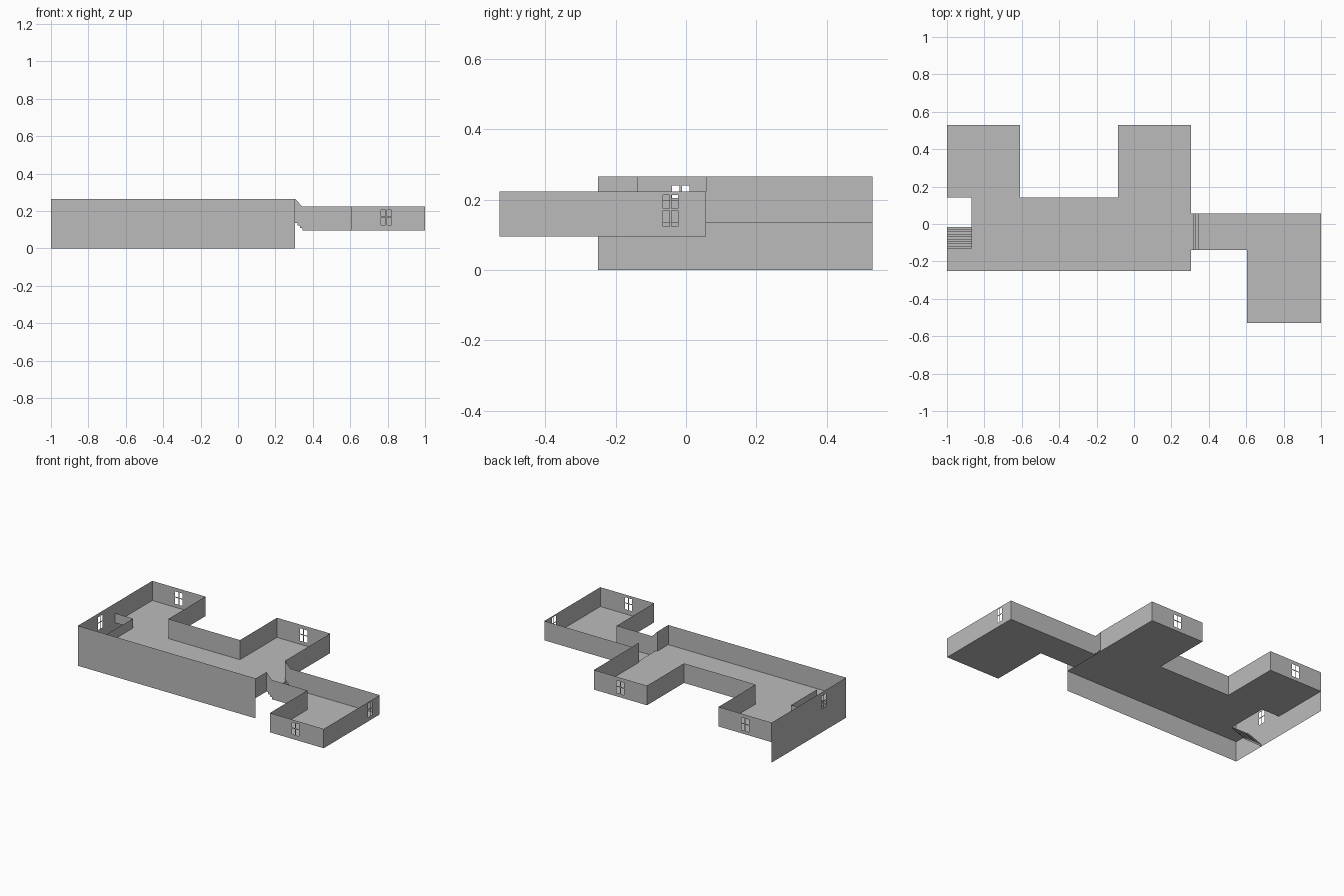
import bpy, bmesh

if "Cube" in bpy.data.objects:
    bpy.data.objects.remove(bpy.data.objects["Cube"])

grey = bpy.data.materials.new("plaster_grey")
grey.diffuse_color = (0.5, 0.5, 0.5, 1)
grey.use_nodes = True
grey.node_tree.nodes["Principled BSDF"].inputs["Base Color"].default_value = grey.diffuse_color


def make(name, quads):
    """One object from a list of flat polygons."""
    bm = bmesh.new()
    for q in quads:
        bm.faces.new([bm.verts.new(p) for p in q])
    bmesh.ops.remove_doubles(bm, verts=bm.verts, dist=1e-5)
    me = bpy.data.meshes.new(name)
    bm.to_mesh(me)
    bm.free()
    me.materials.append(grey)
    ob = bpy.data.objects.new(name, me)
    bpy.context.collection.objects.link(ob)


def wall(name, a, b, z0, z1, window=None):
    """Thin wall from a to b; window = (centre 0..1, width, bottom, top) cut as 2 x 2 panes."""
    us, zs = [0, 1], [z0, z1]
    if window:
        c, w, lo, hi = window
        length = abs(b[0] - a[0]) + abs(b[1] - a[1])
        h, bar, mid = w / 2 / length, 0.003 / length, lo + (hi - lo) * 0.54
        us = [0, c - h, c - bar, c + bar, c + h, 1]
        zs = [z0, lo, mid - 0.003, mid + 0.003, hi, z1]

    def at(u, z):
        return (a[0] + (b[0] - a[0]) * u, a[1] + (b[1] - a[1]) * u, z)
    quads = []
    for i in range(len(us) - 1):
        for j in range(len(zs) - 1):
            if window and i in (1, 3) and j in (1, 3):
                continue
            u, v, s, t = us[i], us[i + 1], zs[j], zs[j + 1]
            quads.append([at(u, s), at(v, s), at(v, t), at(u, t)])
    make(name, quads)


def floor(name, z, rects):
    make(name, [[(x0, y0, z), (x1, y0, z), (x1, y1, z), (x0, y1, z)]
                for x0, x1, y0, y1 in rects])


F, T = 0.135, 0.265      # main floor and wall top
G, S = 0.095, 0.223      # annex floor and wall top
L, R = -1.0, 0.305       # main block ends
Y0, Y1, YM = -0.25, 0.53, 0.142
C0, C1 = -0.138, 0.057   # corridor sides
XS, XA = 0.345, 0.605    # foot of short steps, annex room corner

# Floors
floor("main_floor", F, [(-0.87, R, Y0, YM), (L, -0.61, YM, Y1),
                        (-0.085, R, YM, Y1), (L, -0.87, Y0, -0.13)])
floor("annex_floor", G, [(XS, XA, C0, C1), (XA, 1, C0, C1), (XA, 1, -Y1, C0)])

# Main block walls
wall("front_wall", (L, Y0), (R, Y0), 0, T)
wall("left_wall", (L, Y1), (L, Y0), 0, T, ((Y1 + 0.015) / 0.78, 0.05, 0.155, 0.24))
wall("left_wing_back", (-0.61, Y1), (L, Y1), F, T, (0.5, 0.054, 0.158, 0.24))
wall("left_wing_side", (-0.61, YM), (-0.61, Y1), F, T)
wall("court_wall", (-0.085, YM), (-0.61, YM), F, T)
wall("right_wing_side", (-0.085, Y1), (-0.085, YM), F, T)
wall("right_wing_back", (R, Y1), (-0.085, Y1), F, T, (0.5, 0.054, 0.158, 0.24))
wall("right_wall_back", (R, C1), (R, Y1), F, T)
wall("right_wall_front", (R, Y0), (R, C0), F, T)

# Annex walls
wall("annex_back", (1, C1), (XS, C1), G, S)
wall("annex_right", (1, -Y1), (1, C1), G, S, ((Y1 - 0.044) / (Y1 + C1), 0.042, 0.123, 0.213))
wall("annex_front", (XA, -Y1), (1, -Y1), G, S, (0.475, 0.054, 0.126, 0.205))
wall("annex_left", (XA, C0), (XA, -Y1), G, S)
wall("corridor_front", (XS, C0), (XA, C0), G, S)

# Short steps down to the annex, with sloping side walls
prof = [(R, F)]
for i in range(3):
    x = 0.317 + 0.014 * i
    z = F - (F - G) * i / 3
    prof += [(x, z), (x, z - (F - G) / 3)]
make("short_steps", [[(p[0], C0, p[1]), (q[0], C0, q[1]), (q[0], C1, q[1]), (p[0], C1, p[1])]
                     for p, q in zip(prof, prof[1:])])
for name, y in (("step_wall_front", C0), ("step_wall_back", C1)):
    outline = [(x, y, z) for x, z in prof] + [(XS, y, S), (R, y, T)]
    make(name, [outline if y == C0 else outline[::-1]])

# Main staircase down to ground, treads and risers
n = 10
rise, run = F / n, 0.114 / (n - 1)
pts = [(-0.13, F)]
for i in range(n):
    y = -0.13 + run * i
    pts += [(y, F - rise * (i + 1)), (y + run, F - rise * (i + 1))]
pts.pop()
make("staircase", [[(L, p[0], p[1]), (L, q[0], q[1]), (-0.87, q[0], q[1]), (-0.87, p[0], p[1])]
                   for p, q in zip(pts, pts[1:])])

# Parapet around the stairwell
wall("parapet_side", (-0.87, -0.13), (-0.87, YM), F, 0.198)
wall("parapet_end", (-0.87, YM), (L, YM), F, 0.198)
